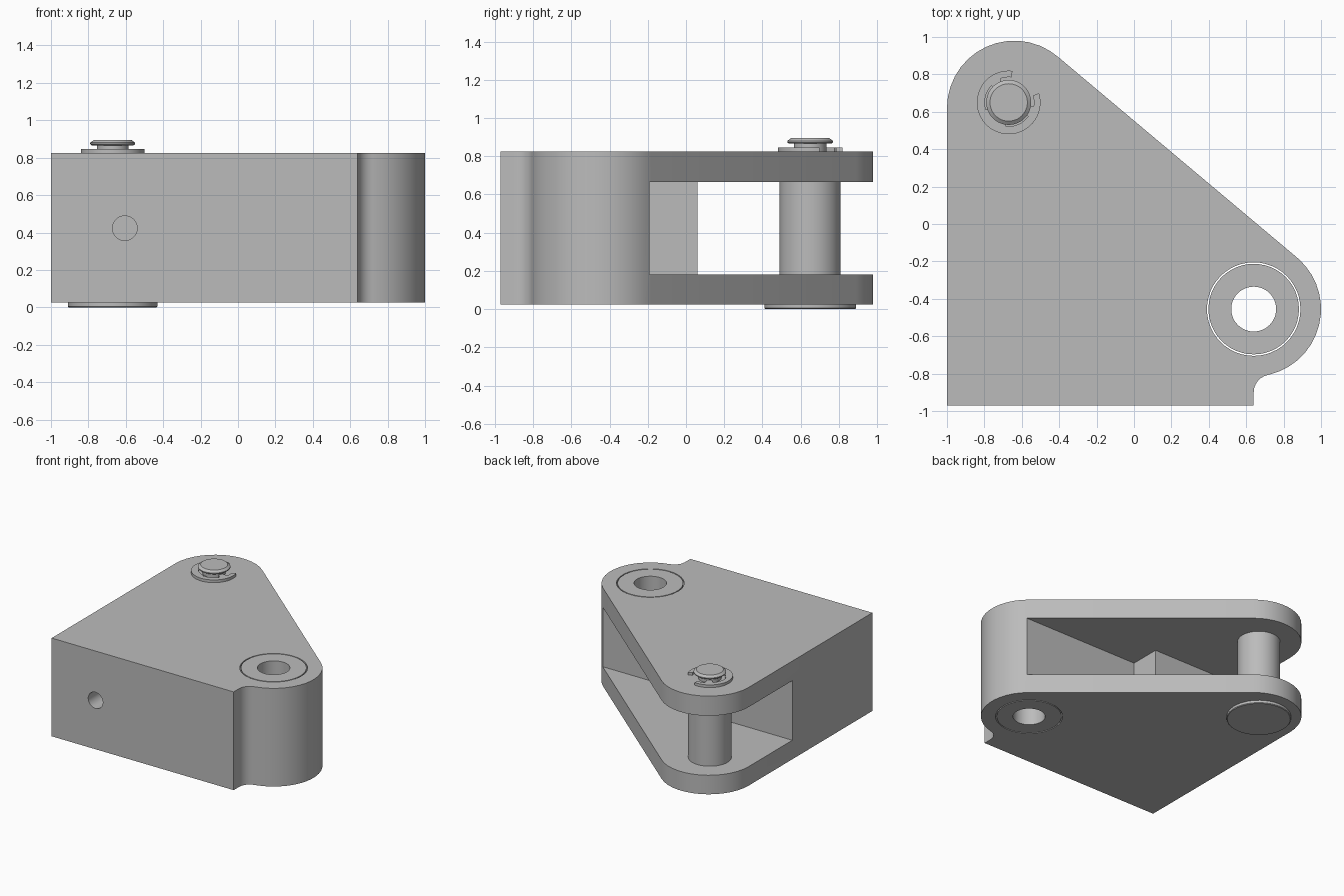
import bpy, bmesh
from math import sin, cos, pi, radians, atan
from mathutils import Matrix, Vector

cube = bpy.data.objects.get("Cube")
if cube:
    bpy.data.objects.remove(cube)

steel = bpy.data.materials.new("plain grey")
steel.use_nodes = True
GREY = (0.5, 0.5, 0.5, 1)
steel.diffuse_color = GREY
steel.node_tree.nodes["Principled BSDF"].inputs["Base Color"].default_value = GREY

BOTTOM, TOP = 0.025, 0.825
SLOT_LOW, SLOT_HIGH = 0.18, 0.665
BUSH = Vector((0.64, -0.455))
PIN = Vector((-0.67, 0.65))


def finish(name, bm):
    bmesh.ops.recalc_face_normals(bm, faces=bm.faces)
    mesh = bpy.data.meshes.new(name)
    bm.to_mesh(mesh)
    bm.free()
    mesh.materials.append(steel)
    ob = bpy.data.objects.new(name, mesh)
    bpy.context.collection.objects.link(ob)
    return ob


def arc(cx, cy, r, start, end, steps):
    angles = [radians(start + (end - start) * i / steps) for i in range(steps + 1)]
    return [(cx + r * cos(a), cy + r * sin(a)) for a in angles]


def prism(name, points, low, high, matrix=Matrix()):
    bm = bmesh.new()
    face = bm.faces.new([bm.verts.new((x, y, low)) for x, y in points])
    grown = bmesh.ops.extrude_face_region(bm, geom=[face])["geom"]
    bmesh.ops.translate(bm, vec=(0, 0, high - low),
                        verts=[v for v in grown if isinstance(v, bmesh.types.BMVert)])
    bm.transform(matrix)
    return finish(name, bm)


def lathe(name, profile, centre, closed=False):
    bm = bmesh.new()
    verts = [bm.verts.new((r, 0, z)) for r, z in profile]
    pairs = list(zip(verts, verts[1:]))
    if closed:
        pairs.append((verts[-1], verts[0]))
    edges = [bm.edges.new(p) for p in pairs]
    bmesh.ops.spin(bm, geom=verts + edges, axis=(0, 0, 1), cent=(0, 0, 0),
                   angle=2 * pi, steps=48)
    bmesh.ops.remove_doubles(bm, verts=bm.verts, dist=0.0005)
    bm.transform(Matrix.Translation((*centre, 0)))
    return finish(name, bm)


def smooth(ob):
    bpy.ops.object.select_all(action="DESELECT")
    ob.select_set(True)
    bpy.context.view_layer.objects.active = ob
    bpy.ops.object.shade_smooth_by_angle(angle=radians(30))


# Block outline: two rounded lobes, a straight flank and a small concave fillet
outline = [(-1, -0.97), (0.64, -0.97)]
outline += arc(0.735, -0.9, 0.095, 180, 102, 6)
outline += arc(*BUSH, 0.36, -77, 49, 14)
outline += arc(-0.64, 0.62, 0.36, 49, 180, 14)
body = prism("clevis_block", outline, BOTTOM, TOP)

# Stepped slot that leaves a short post on the flat side
slot = prism("slot_cutter", [(1.3, -0.19), (1.3, 1.3), (-1.3, 1.3), (-1.3, 0.06),
                             (-0.16, 0.06), (-0.16, -0.19)], SLOT_LOW, SLOT_HIGH)

# Slanting window tunnel with rounded corners
lean = atan(0.425)
half_w = 0.255 * cos(lean)
half_h = (SLOT_HIGH - SLOT_LOW) / 2 - 0.001
r = 0.1
section = []
for sx, sy, start in ((1, 1, 0), (-1, 1, 90), (-1, -1, 180), (1, -1, 270)):
    section += arc(sx * (half_w - r), sy * (half_h - r), r, start, start + 90, 8)
frame = Matrix(((-sin(lean), 0, cos(lean), -1),
                (cos(lean), 0, sin(lean), -0.445),
                (0, 1, 0, (SLOT_LOW + SLOT_HIGH) / 2),
                (0, 0, 0, 1)))
tunnel = prism("tunnel_cutter", section, -0.4, 1.55, frame)

# Round holes in the front face and for the bush
front_hole = prism("front_hole_cutter", arc(0, 0, 0.066, 0, 350, 35), 0, 0.75,
                   Matrix.Translation((-0.605, -0.45, 0.423)) @ Matrix.Rotation(pi / 2, 4, "X"))
bush_hole = prism("bush_hole_cutter", arc(*BUSH, 0.25, 0, 352.5, 47), -0.2, 1.2)

cutters = [slot, tunnel, front_hole, bush_hole]
for cutter in cutters:
    cutter.hide_render = True
    mod = body.modifiers.new(cutter.name, "BOOLEAN")
    mod.operation = "DIFFERENCE"
    mod.solver = "EXACT"
    mod.object = cutter
bpy.context.view_layer.update()
cut = bpy.data.meshes.new_from_object(body.evaluated_get(bpy.context.evaluated_depsgraph_get()))
body.modifiers.clear()
body.data = cut
for cutter in cutters:
    bpy.data.objects.remove(cutter)

# Bush sitting in its bore with a fine gap
bush = lathe("bush", [(0.12, BOTTOM), (0.242, BOTTOM), (0.242, TOP), (0.12, TOP)],
             BUSH, closed=True)

# Pin with flat head below, groove and chamfered button above
pin = lathe("pin", [(0, 0), (0.235, 0), (0.24, 0.005), (0.24, 0.028), (0.16, 0.028),
                    (0.16, 0.815), (0.085, 0.815), (0.085, 0.866), (0.112, 0.866),
                    (0.12, 0.873), (0.12, 0.88), (0.1, 0.895), (0, 0.895)], PIN)

# Open retaining clip with three inner prongs
clip_outline = arc(*PIN, 0.17, 83, 377, 40)
for high, low, radius in ((377, 350, 0.135), (350, 325, 0.088), (325, 262, 0.128),
                          (262, 198, 0.115), (198, 135, 0.128), (135, 110, 0.088),
                          (110, 83, 0.135)):
    clip_outline += arc(*PIN, radius, high - 1, low + 1, 8)
clip = prism("retaining_clip", clip_outline, TOP, 0.847)

for ob in (body, bush, pin, clip):
    smooth(ob)
